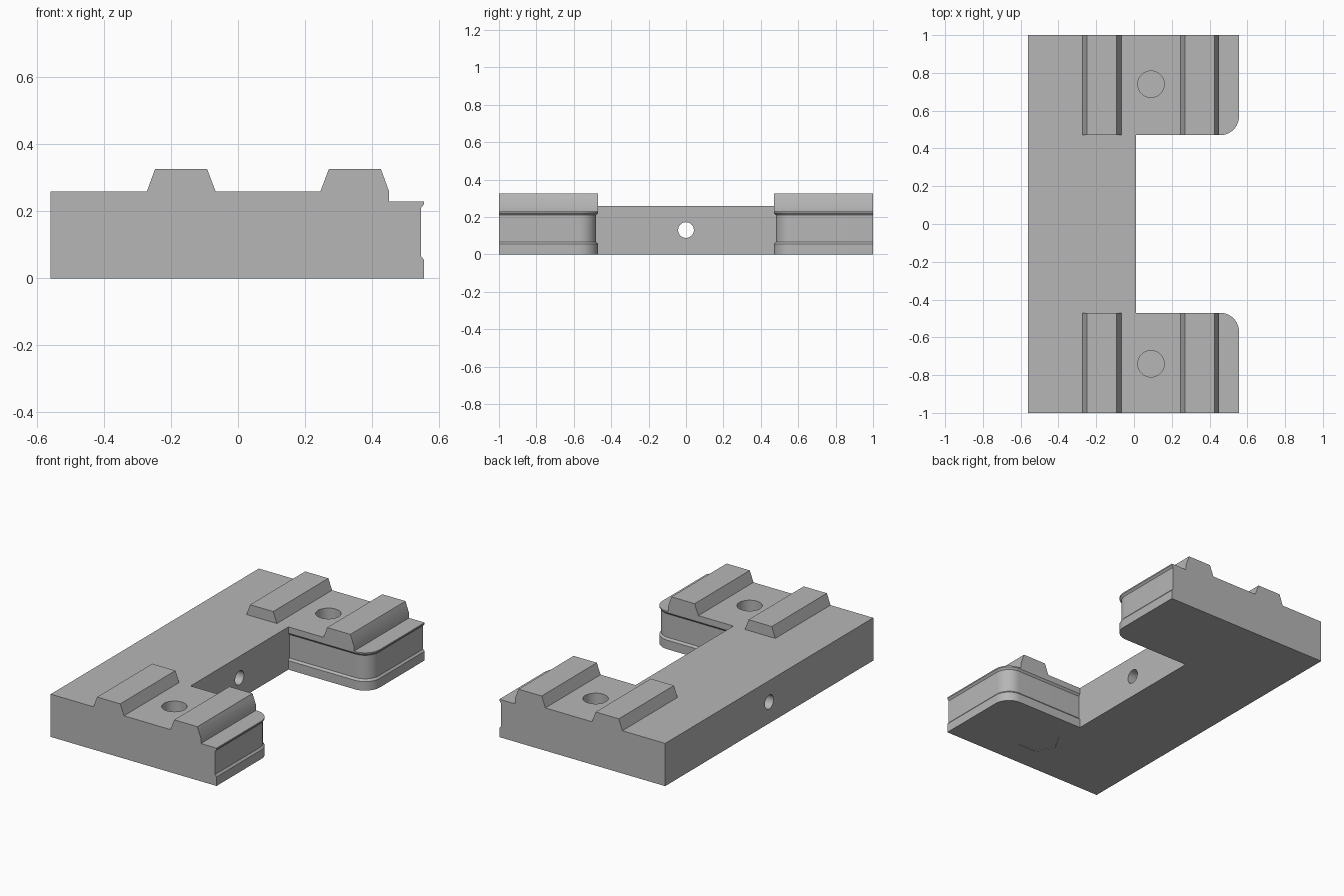
import bpy, bmesh, math
from mathutils import Matrix

if "Cube" in bpy.data.objects:
    bpy.data.objects.remove(bpy.data.objects["Cube"], do_unlink=True)

grey = bpy.data.materials.new("plain grey")
grey.use_nodes = True
colour = (0.47, 0.47, 0.47, 1)
grey.diffuse_color = colour
grey.node_tree.nodes["Principled BSDF"].inputs["Base Color"].default_value = colour


def make_object(name, bm):
    bmesh.ops.recalc_face_normals(bm, faces=bm.faces[:])
    mesh = bpy.data.meshes.new(name)
    bm.to_mesh(mesh)
    bm.free()
    mesh.materials.append(grey)
    obj = bpy.data.objects.new(name, mesh)
    bpy.context.collection.objects.link(obj)
    return obj


def loft(name, rings):
    """Closed solid through rings that share a point count."""
    bm = bmesh.new()
    loops = [[bm.verts.new(p) for p in ring] for ring in rings]
    for low, high in zip(loops, loops[1:]):
        for i in range(len(low)):
            j = (i + 1) % len(low)
            bm.faces.new((low[i], low[j], high[j], high[i]))
    bm.faces.new(loops[0][::-1])
    bm.faces.new(loops[-1])
    return make_object(name, bm)


def cylinder(name, radius, depth, centre, sides=48, turn=None):
    bm = bmesh.new()
    matrix = Matrix.Translation(centre) @ (turn or Matrix())
    bmesh.ops.create_cone(bm, cap_ends=True, segments=sides, radius1=radius,
                          radius2=radius, depth=depth, matrix=matrix)
    return make_object(name, bm)


def combine(target, tool, operation):
    tool.hide_render = True
    mod = target.modifiers.new(operation.title(), 'BOOLEAN')
    mod.operation, mod.object, mod.solver = operation, tool, 'EXACT'
    bpy.context.view_layer.objects.active = target
    bpy.ops.object.modifier_apply(modifier=mod.name)
    bpy.data.objects.remove(tool, do_unlink=True)


# C-shaped plan, with the arm ends and inner walls drawn in by d
LEFT, END, SPINE, GAP, R = -0.56, 0.556, 0.01, 0.47, 0.1


def plan(z, d):
    half = [(LEFT, -1), (END - d, -1)]
    for i in range(13):
        a = math.pi / 2 * i / 12
        half.append((END - R + (R - d) * math.cos(a),
                     -GAP - R + (R - d) * math.sin(a)))
    half.append((SPINE, -GAP - d))
    return [(x, y, z) for x, y in half + [(x, -y) for x, y in reversed(half)]]


levels = [(0, 0), (0.055, 0), (0.067, 0.01), (0.21, 0.01), (0.222, 0), (0.4, 0)]
body = loft("bracket_body", [plan(z, d) for z, d in levels])

# Ridged top profile
DECK, RIDGE = 0.26, 0.326
top = [(-0.7, -0.1), (0.7, -0.1), (0.7, 0.23), (0.451, 0.23), (0.451, DECK)]
top += [(0.427, RIDGE), (0.271, RIDGE), (0.246, DECK)]
top += [(-0.067, DECK), (-0.092, RIDGE), (-0.248, RIDGE), (-0.272, DECK), (-0.7, DECK)]
profile = loft("top_profile", [[(x, y, z) for x, z in top] for y in (-1.1, 1.1)])
combine(body, profile, 'INTERSECT')

# Ridges stop at the arms
gap = [(-0.65, DECK), (0.65, DECK), (0.65, 0.5), (-0.65, 0.5)]
combine(body, loft("ridge_gap", [[(x, y, z) for x, z in gap] for y in (-GAP, GAP)]),
        'DIFFERENCE')

# Vertical bolt holes, cross hole and shallow hexagonal seat
for y in (-0.74, 0.74):
    combine(body, cylinder("bolt_hole", 0.07, 0.4, (0.09, y, 0.28)), 'DIFFERENCE')
combine(body, cylinder("cross_hole", 0.042, 2, (0, 0, 0.13),
                       turn=Matrix.Rotation(math.pi / 2, 4, 'Y')), 'DIFFERENCE')
hex_turn = Matrix.Rotation(math.pi / 6, 4, 'Z')
seat = cylinder("hex_seat", 0.122, 0.008, (0.09, -0.74, 0), 6)
# Put the corners of the seat in line with the arm
points = sorted(seat.data.vertices, key=lambda v: v.co.x)
if abs(points[-1].co.x - 0.09 - 0.122) > 0.001:
    centre = Matrix.Translation((0.09, -0.74, 0))
    seat.data.transform(centre @ hex_turn @ centre.inverted())
combine(body, seat, 'DIFFERENCE')

# Smooth the rounded walls and keep the hard edges
bpy.ops.object.select_all(action='DESELECT')
body.select_set(True)
bpy.context.view_layer.objects.active = body
bpy.ops.object.shade_smooth_by_angle(angle=math.radians(30))
